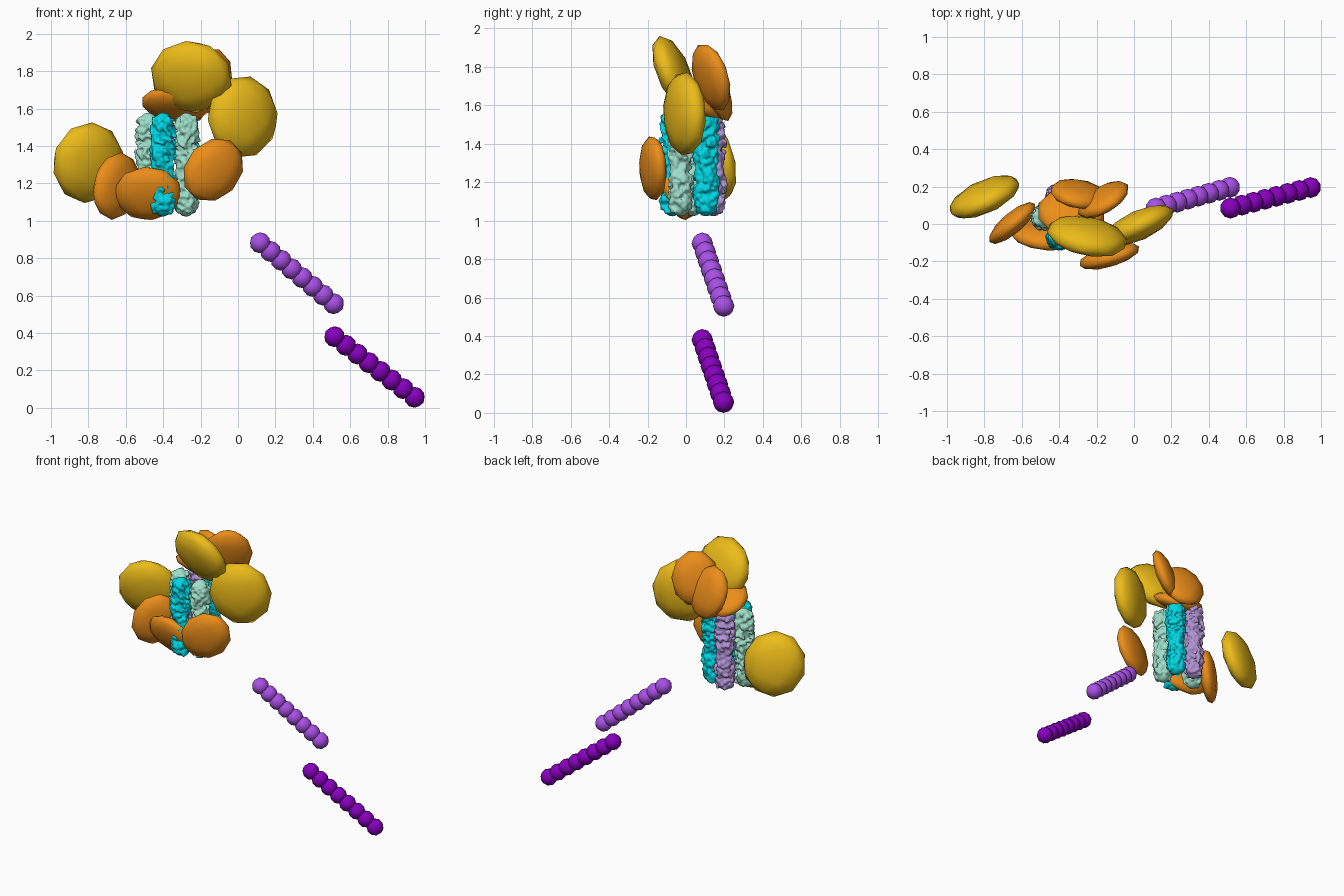
import bpy, bmesh, math, random
from mathutils import Vector, Matrix

if "Cube" in bpy.data.objects:
    bpy.data.objects.remove(bpy.data.objects["Cube"])

random.seed(7)


def material(name, rgb):
    m = bpy.data.materials.new(name)
    m.diffuse_color = (*rgb, 1)
    m.use_nodes = True
    m.node_tree.nodes["Principled BSDF"].inputs["Base Color"].default_value = m.diffuse_color
    return m


YELLOW = material("yellow", (0.84, 0.50, 0.01))
ORANGE = material("orange", (0.84, 0.27, 0.01))
CYAN = material("cyan", (0.0, 0.68, 0.78))
MINT = material("mint", (0.35, 0.75, 0.60))
LILAC = material("lilac", (0.45, 0.30, 0.68))
PURPLE = material("purple", (0.40, 0.08, 0.80))
VIOLET = material("violet", (0.25, 0.0, 0.52))


def add_ball(bm, matrix, subdiv=2):
    bmesh.ops.create_icosphere(bm, subdivisions=subdiv, radius=1, matrix=matrix)


def ball_matrix(p, r):
    return Matrix.Translation(p) @ Matrix.Diagonal((r, r, r, 1))


def finish(bm, name, mat):
    me = bpy.data.meshes.new(name)
    for f in bm.faces:
        f.smooth = True
    bm.to_mesh(me)
    bm.free()
    me.materials.append(mat)
    ob = bpy.data.objects.new(name, me)
    bpy.context.collection.objects.link(ob)
    return ob


# Flattened ellipsoids: centre, flat-side normal, long direction
def disc(name, centre, normal, major, size, mat):
    n = Vector(normal).normalized()
    u = Vector(major)
    u = (u - n * u.dot(n)).normalized()
    v = n.cross(u)
    m = Matrix((u * size[0], v * size[1], n * size[2])).transposed().to_4x4()
    m.translation = centre
    bm = bmesh.new()
    add_ball(bm, m)
    finish(bm, name, mat)


BIG, SMALL = (0.222, 0.206, 0.08), (0.185, 0.156, 0.056)
for name, c, n, u in [
    ("large_disc_left", (-0.80, 0.145, 1.31), (-0.4, 0.9, 0.2), (-0.3, 0, 1)),
    ("large_disc_top", (-0.25, -0.065, 1.77), (0.18, 0.93, 0.38), (1, 0, 0.15)),
    ("large_disc_right", (0.025, -0.008, 1.555), (-0.42, 0.91, 0.02), (-0.1, 0, 1)),
]:
    disc(name, c, n, u, BIG, YELLOW)
for name, c, n, u in [
    ("small_disc_left", (-0.65, 0.005, 1.185), (-0.65, 0.75, 0.05), (0.3, 0.3, 1)),
    ("small_disc_front", (-0.482, -0.06, 1.145), (0.1, 0.9, 0.4), (1, 0, 0.15)),
    ("small_disc_right", (-0.132, -0.172, 1.272), (-0.3, 0.95, 0.1), (0.7, 0.2, 0.75)),
    ("small_disc_top_right", (-0.165, 0.13, 1.745), (-0.5, 0.84, 0.28), (0, 0, 1)),
    ("small_disc_top_back", (-0.295, 0.16, 1.69), (0.2, 0.92, 0.32), (-0.2, 0, 1)),
    ("small_disc_top_low", (-0.335, 0.06, 1.62), (0.1, 0.5, 0.84), (1, 0, 0)),
]:
    disc(name, c, n, u, SMALL, ORANGE)


# Rows of overlapping beads
def bead_chain(name, a, b, mat, count=8, r=0.056):
    bm = bmesh.new()
    for i in range(count):
        add_ball(bm, ball_matrix(Vector(a).lerp(Vector(b), i / (count - 1)), r))
    finish(bm, name, mat)


bead_chain("upper_bead_chain", (0.118, 0.085, 0.882), (0.512, 0.196, 0.556), PURPLE)
bead_chain("lower_bead_chain", (0.516, 0.085, 0.38), (0.944, 0.195, 0.056), VIOLET)


# Five knobbly columns round a hollow core
CX, CY, Z0, Z1 = -0.368, 0.036, 1.035, 1.565


def column(name, angle, mat):
    bm = bmesh.new()
    out = Vector((math.cos(angle), math.sin(angle), 0))
    side = Vector((-out.y, out.x, 0))

    def spot(t, around, k):
        # the column is waisted a little below the middle and tapers at its ends
        w = 1 - 0.22 * math.exp(-((t - 0.45) / 0.09) ** 2)
        w *= 1 - 0.25 * abs(2 * t - 1) ** 5
        a = math.cos(around) * 0.062 * w * k
        b = math.sin(around) * 0.062 * w * k
        return Vector((CX, CY, Z0 + t * (Z1 - Z0))) + out * (0.112 + a) + side * b

    for i in range(22):
        t = 0.06 + 0.88 * i / 21
        add_ball(bm, ball_matrix(spot(t, 0, 0), 0.046))
    for i in range(420):
        p = spot(random.uniform(0.02, 0.98), random.uniform(0, math.tau),
                 random.uniform(0.8, 1.05))
        add_ball(bm, ball_matrix(p, random.uniform(0.010, 0.017)), 1)
    ob = finish(bm, name, mat)
    mod = ob.modifiers.new("surface", 'REMESH')
    mod.mode = 'VOXEL'
    mod.voxel_size = 0.0075
    mod.use_smooth_shade = True


for i, (name, mat) in enumerate([
    ("column_front", CYAN), ("column_right", MINT), ("column_back_right", CYAN),
    ("column_back", LILAC), ("column_left", MINT),
]):
    column(name, math.radians(253 + 72 * i), mat)
